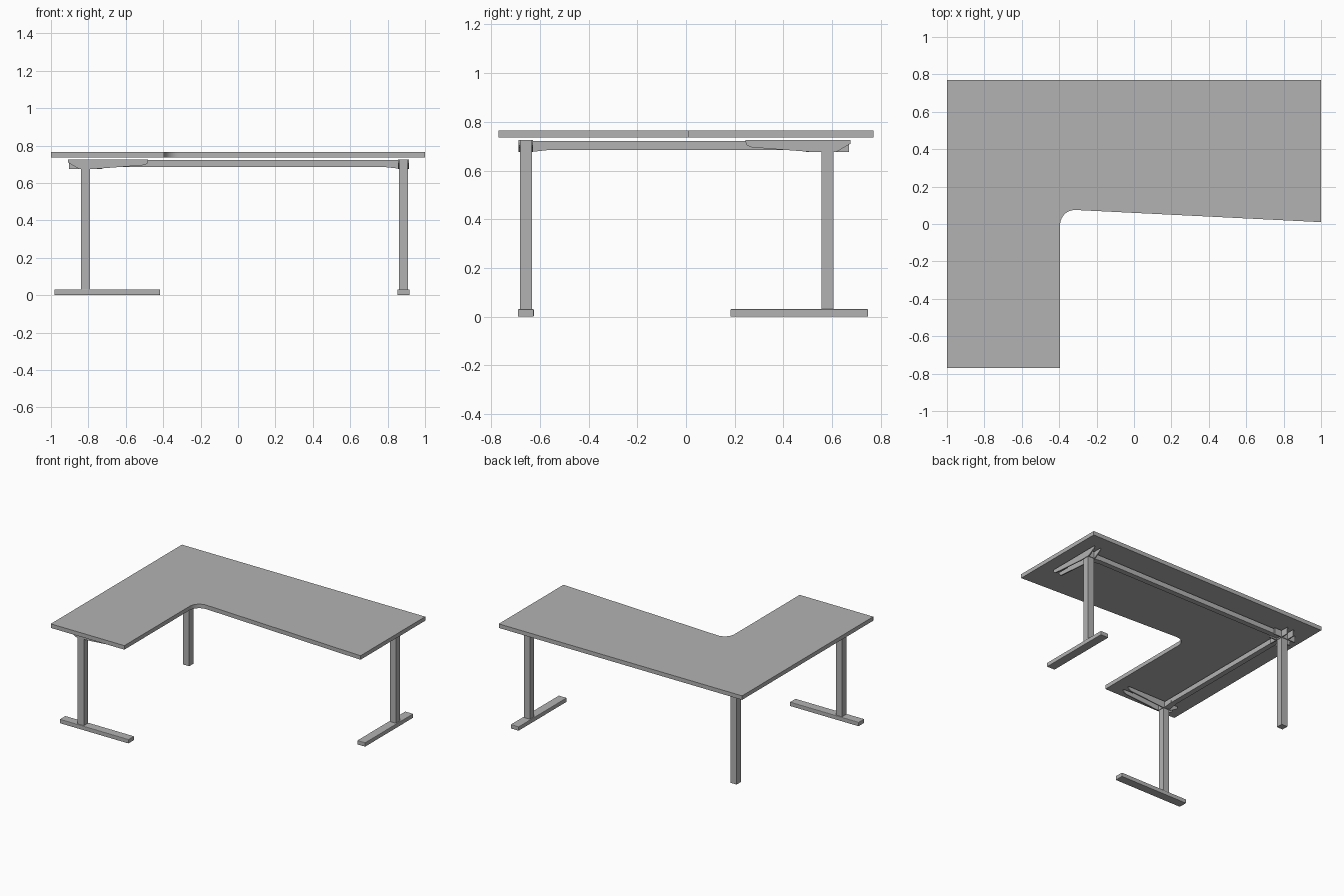
import bpy
import bmesh
from math import radians, cos, sin
from mathutils import Matrix

cube = bpy.data.objects.get("Cube")
if cube:
    bpy.data.objects.remove(cube)

# One grey finish for the whole desk
GREY = (0.45, 0.45, 0.45, 1)
grey = bpy.data.materials.new("plain_grey")
grey.use_nodes = True
grey.diffuse_color = GREY
grey.node_tree.nodes["Principled BSDF"].inputs["Base Color"].default_value = GREY

TOP_LOW, TOP_HIGH = 0.735, 0.765
HEAD_LOW, HEAD_HIGH = 0.675, 0.725
COLUMN = 0.05


def finish(name, bm, matrix=Matrix()):
    bmesh.ops.recalc_face_normals(bm, faces=bm.faces)
    mesh = bpy.data.meshes.new(name)
    bm.to_mesh(mesh)
    bm.free()
    mesh.materials.append(grey)
    obj = bpy.data.objects.new(name, mesh)
    obj.matrix_world = matrix
    bpy.context.collection.objects.link(obj)
    return obj


def prism(name, outline, depth, matrix=Matrix()):
    """Extrude a closed outline of 3D points along a depth vector."""
    bm = bmesh.new()
    face = bm.faces.new([bm.verts.new(p) for p in outline])
    moved = bmesh.ops.extrude_face_region(bm, geom=[face])["geom"]
    verts = [v for v in moved if isinstance(v, bmesh.types.BMVert)]
    bmesh.ops.translate(bm, verts=verts, vec=depth)
    return finish(name, bm, matrix)


def box(name, low, high, matrix=Matrix(), bevel=0):
    (x0, y0, z0), (x1, y1, z1) = low, high
    obj = prism(name, [(x0, y0, z0), (x1, y0, z0), (x1, y1, z0), (x0, y1, z0)],
                (0, 0, z1 - z0), matrix)
    if bevel:
        mod = obj.modifiers.new("soft_edges", "BEVEL")
        mod.width = bevel
        mod.segments = 2
    return obj


def plate_pair(name, profile, matrix):
    """Two thin upright plates, one on each side of the column."""
    for side, y in (("a", -0.03), ("b", 0.022)):
        prism(f"{name}_{side}", [(x, y, z) for x, z in profile], (0, 0.008, 0), matrix)


# L-shaped top with a rounded inner corner
R = 0.08
arc = [(-0.315 + R * cos(radians(a)), -0.005 + R * sin(radians(a)))
       for a in range(87, 181, 6)]
outline = [(-1, -0.77), (-1, 0.77), (1, 0.77), (1, 0.01)] + arc + [(-0.395, -0.77)]
prism("desk_top", [(x, y, TOP_LOW) for x, y in outline], (0, 0, TOP_HIGH - TOP_LOW))

# Legs: local +x points along the long arm of each bracket
ARM = [(-0.095, HEAD_HIGH), (-0.095, 0.71), (-0.035, HEAD_LOW), (0.05, HEAD_LOW),
       (0.31, 0.695), (0.33, 0.703), (0.335, 0.715), (0.335, HEAD_HIGH)]
STUB = [(-0.088, HEAD_HIGH), (-0.088, HEAD_LOW), (0.088, HEAD_LOW), (0.088, HEAD_HIGH)]
CORNER = (-0.815, 0.58, 0)
END_LEGS = {"front": ((-0.815, -0.657, 0), 0), "left": ((0.885, 0.58, 0), -90)}
h = COLUMN / 2


def column(name, matrix, bottom):
    box(f"{name}_column", (-h, -h, bottom), (h, h, HEAD_HIGH), matrix)
    box(f"{name}_head", (-0.03, -0.03, HEAD_LOW), (0.03, 0.03, HEAD_HIGH), matrix)


for name, (place, turn) in END_LEGS.items():
    m = Matrix.Translation(place) @ Matrix.Rotation(radians(turn), 4, "Z")
    column(f"{name}_leg", m, 0.02)
    box(f"{name}_foot", (-0.167, -0.033, 0), (0.398, 0.033, 0.031), m, 0.004)
    plate_pair(f"{name}_bracket_arm", ARM, m)

# Corner leg has crossed short brackets and no foot
for turn in (0, 90):
    m = Matrix.Translation(CORNER) @ Matrix.Rotation(radians(turn), 4, "Z")
    plate_pair(f"corner_bracket_{turn}", STUB, m)
column("corner_leg", Matrix.Translation(CORNER), 0)

# Rails from the corner leg to each end leg, with tapered end hangers
for name, length, turn in (("back_rail", 1.7, 0), ("side_rail", 1.237, -90)):
    m = Matrix.Translation(CORNER) @ Matrix.Rotation(radians(turn), 4, "Z")
    box(name, (h, -0.02, 0.685), (length - h, 0.02, 0.722), m)
    tip = length - 0.03
    prism(f"{name}_hanger", [(tip, -0.022, 0.677), (tip, -0.022, 0.7),
                             (tip - 0.07, -0.022, 0.7), (tip - 0.07, -0.022, 0.685)],
          (0, 0.044, 0), m)
